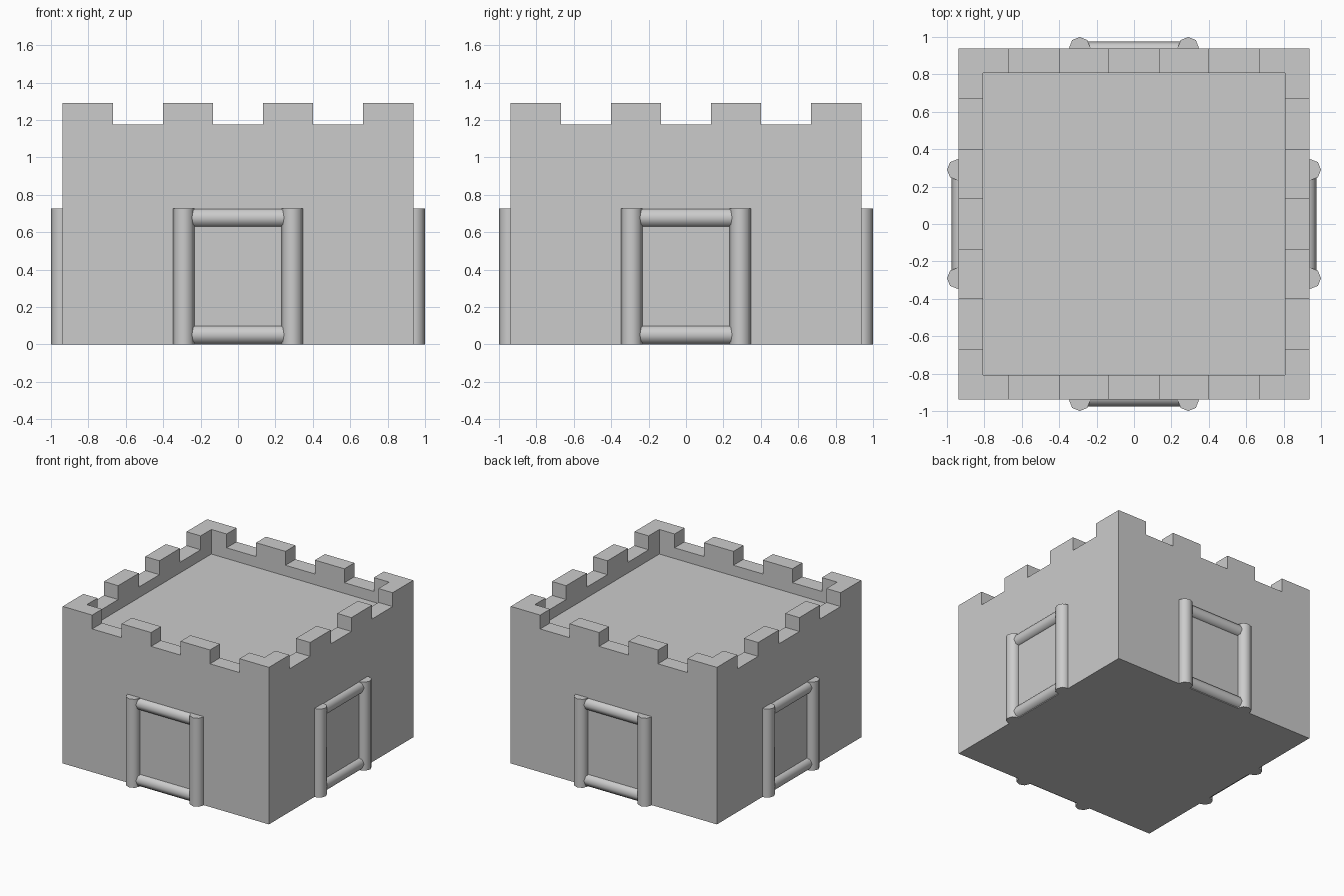
import bpy
from math import pi, radians
from mathutils import Matrix

if "Cube" in bpy.data.objects:
    bpy.data.objects.remove(bpy.data.objects["Cube"])

HALF = 0.937            # half width of the keep
STEP = 2 * HALF / 7     # merlon and gap width


def box(name, size, centre):
    bpy.ops.mesh.primitive_cube_add(size=1)
    ob = bpy.context.object
    ob.name = name
    ob.data.transform(Matrix.Translation(centre) @ Matrix.Diagonal((*size, 1)))
    return ob


def bar(name, radius, length, matrix):
    bpy.ops.mesh.primitive_cylinder_add(vertices=8, radius=radius, depth=length)
    ob = bpy.context.object
    ob.name = name
    ob.data.transform(matrix)
    bpy.ops.object.shade_smooth_by_angle(angle=radians(60))
    return ob


# Keep: solid block with sunken roof and crenel gaps cut out
keep = box("castle_keep", (2 * HALF, 2 * HALF, 1.29), (0, 0, 0.645))
cutters = [box("roof_cutter", (1.616, 1.616, 1.0), (0, 0, 1.588))]
for i in (-1, 0, 1):
    c = i * 2 * STEP
    cutters.append(box("crenel_cutter_y", (STEP, 3, 1), (c, 0, 1.676)))
    cutters.append(box("crenel_cutter_x", (3, STEP, 1), (0, c, 1.676)))
for cutter in cutters:
    mod = keep.modifiers.new("cut", 'BOOLEAN')
    mod.operation = 'DIFFERENCE'
    mod.solver = 'EXACT'
    mod.object = cutter
bpy.context.view_layer.objects.active = keep
for mod in list(keep.modifiers):
    bpy.ops.object.modifier_apply(modifier=mod.name)
for cutter in cutters:
    bpy.data.objects.remove(cutter)

# Door frames: two posts and two rails on each wall
for k, side in enumerate(("front", "right", "back", "left")):
    turn = Matrix.Rotation(k * pi / 2, 4, 'Z')
    for x, label in ((-0.29, "left"), (0.29, "right")):
        bar(f"{side}_{label}_post", 0.057, 0.727,
            turn @ Matrix.Translation((x, -0.943, 0.3635)))
    for z, label in ((0.052, "bottom"), (0.677, "top")):
        bar(f"{side}_{label}_rail", 0.052, 0.56,
            turn @ Matrix.Translation((0, -0.923, z)) @ Matrix.Rotation(pi / 2, 4, 'Y'))
